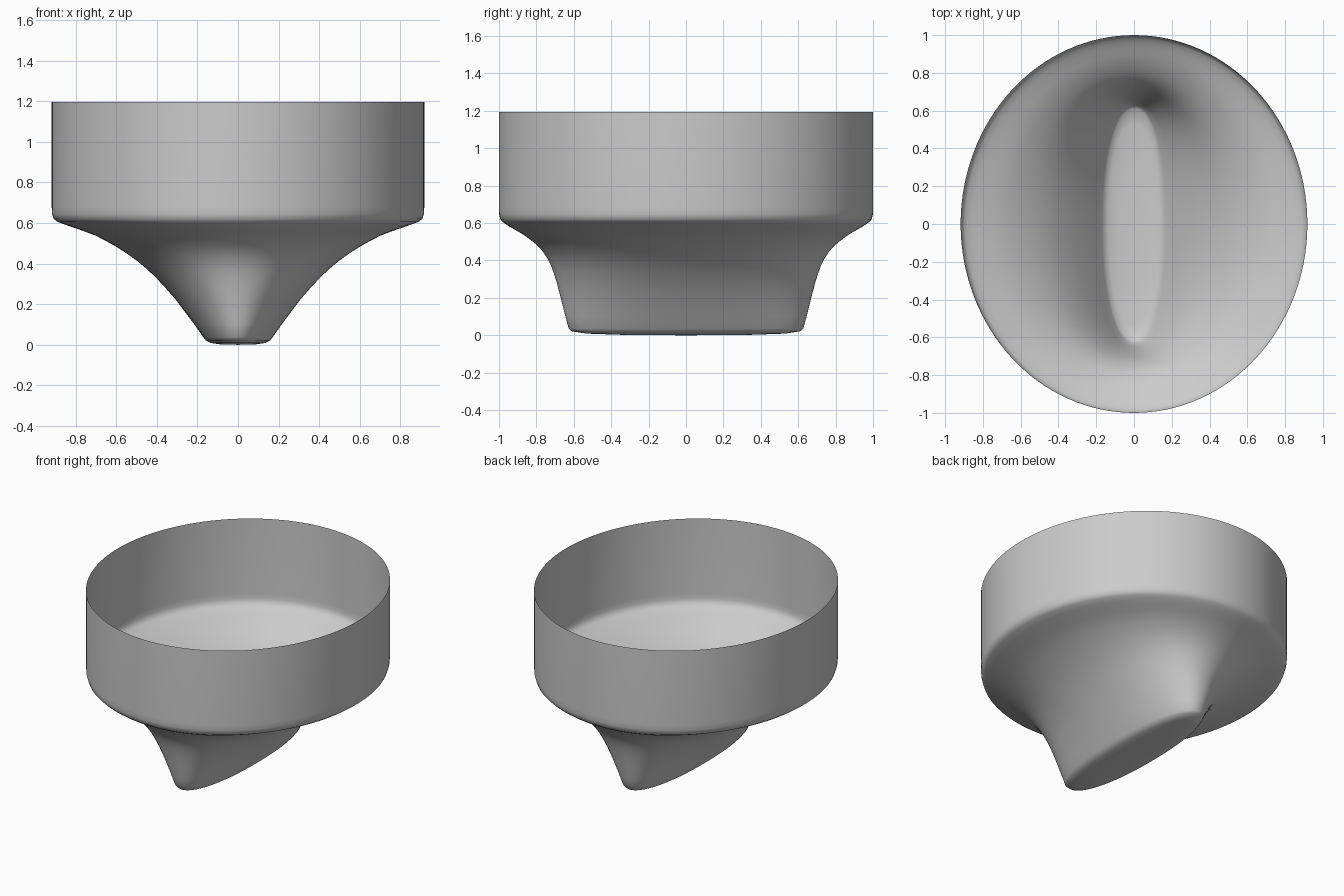
import bpy, bmesh, math

cube = bpy.data.objects.get("Cube")
if cube:
    bpy.data.objects.remove(cube, do_unlink=True)

SEGMENTS = 128
# Section half-widths and heights: (x radius, y radius, z), foot to rim
SECTIONS = [
    (.08, .30, .001), (.135, .53, .009), (.158, .61, .021), (.17, .627, .036),
    (.215, .645, .10), (.305, .675, .22), (.355, .69, .278), (.404, .706, .33),
    (.45, .722, .374), (.50, .743, .415), (.55, .768, .451), (.60, .798, .483),
    (.65, .832, .511), (.70, .868, .537), (.75, .90, .556), (.80, .932, .574),
    (.85, .96, .591), (.89, .98, .606), (.908, .993, .62), (.916, .999, .645),
    (.918, 1.0, .68), (.918, 1.0, 1.195),
]


def flat_material(name, rgb):
    mat = bpy.data.materials.new(name)
    mat.use_nodes = True
    mat.diffuse_color = (*rgb, 1)
    mat.node_tree.nodes["Principled BSDF"].inputs["Base Color"].default_value = (*rgb, 1)
    return mat


def power(v, e):
    return math.copysign(abs(v) ** e, v)


def section(bm, rx, ry, z):
    # Slightly full oval at the foot, blending to a true ellipse at the shoulder
    e = 2 / (2 + .2 * max(0, 1 - z / .6))
    ring = []
    for i in range(SEGMENTS):
        a = 2 * math.pi * i / SEGMENTS
        ring.append(bm.verts.new((rx * power(math.cos(a), e), ry * power(math.sin(a), e), z)))
    return ring


# Open thin-walled bowl lofted through the sections
bm = bmesh.new()
rings = [section(bm, *s) for s in SECTIONS]
for low, high in zip(rings, rings[1:]):
    for i in range(SEGMENTS):
        j = (i + 1) % SEGMENTS
        bm.faces.new((low[i], low[j], high[j], high[i]))

# Closed foot
centre = bm.verts.new((0, 0, 0))
for i in range(SEGMENTS):
    bm.faces.new((centre, rings[0][(i + 1) % SEGMENTS], rings[0][i]))

mesh = bpy.data.meshes.new("bowl")
bm.to_mesh(mesh)
bm.free()
bowl = bpy.data.objects.new("bowl", mesh)
bpy.context.collection.objects.link(bowl)
mesh.materials.append(flat_material("light grey", (.6, .6, .6)))

bpy.ops.object.select_all(action='DESELECT')
bowl.select_set(True)
bpy.context.view_layer.objects.active = bowl
bpy.ops.object.shade_smooth_by_angle(angle=math.radians(50))
